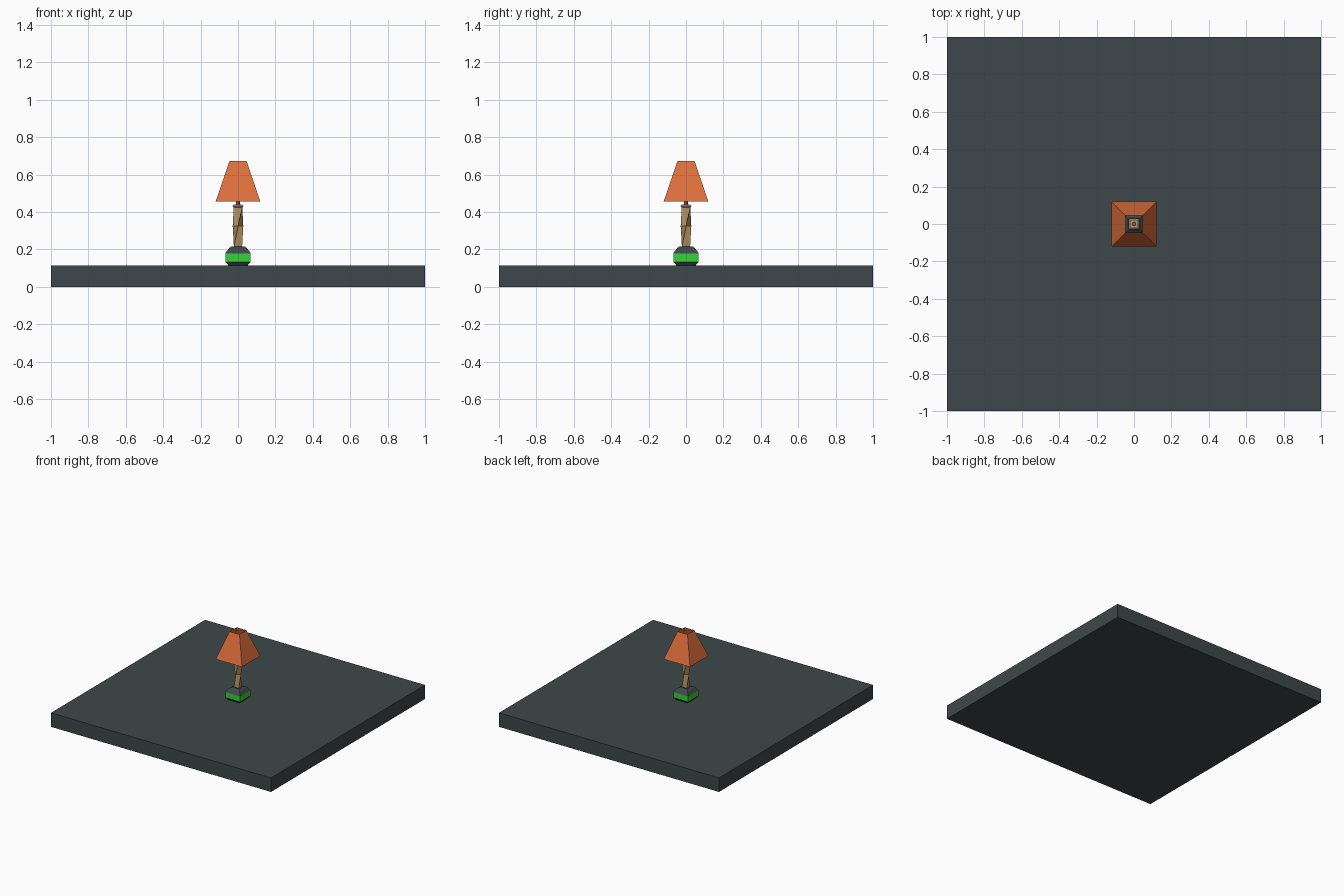
import bpy, bmesh, math

if "Cube" in bpy.data.objects:
    bpy.data.objects.remove(bpy.data.objects["Cube"])


def material(name, rgb):
    m = bpy.data.materials.new(name)
    m.diffuse_color = (*rgb, 1)
    m.use_nodes = True
    m.node_tree.nodes["Principled BSDF"].inputs["Base Color"].default_value = m.diffuse_color
    return m


SLATE = material("slate grey", (0.048, 0.064, 0.070))
GREEN = material("bright green", (0.035, 0.64, 0.035))
WOOD = material("tan wood", (0.48, 0.30, 0.14))
ORANGE = material("burnt orange", (0.73, 0.16, 0.043))
METAL = material("olive grey", (0.16, 0.15, 0.11))


def loft(name, rings, mats, sides=4, caps=True, rule=None):
    """Stack polygon rings given as (z, half width, twist in degrees)."""
    bm = bmesh.new()
    loops = []
    for z, half, twist in rings:
        r = half / math.cos(math.pi / sides)
        angles = [math.radians(twist) + 2 * math.pi * (i + 0.5) / sides for i in range(sides)]
        loops.append([bm.verts.new((r * math.cos(a), r * math.sin(a), z)) for a in angles])
    for low, high in zip(loops, loops[1:]):
        for i in range(sides):
            j = (i + 1) % sides
            bm.faces.new((low[i], low[j], high[j], high[i]))
    if caps:
        bm.faces.new(loops[0][::-1])
        bm.faces.new(loops[-1])
    if rule:
        for f in bm.faces:
            f.material_index = rule(f)
    mesh = bpy.data.meshes.new(name)
    bm.to_mesh(mesh)
    bm.free()
    for m in mats:
        mesh.materials.append(m)
    ob = bpy.data.objects.new(name, mesh)
    bpy.context.collection.objects.link(ob)
    return ob


# Square slab
loft("slab", [(0, 1, 0), (0.115, 1, 0)], [SLATE])

# Lamp foot with a green band on its upright faces
loft("lamp_foot",
     [(0.115, 0.052, 0), (0.134, 0.068, 0), (0.179, 0.068, 0), (0.205, 0.05, 0), (0.217, 0.033, 0)],
     [SLATE, GREEN],
     rule=lambda f: int(abs(f.normal.z) < 0.1 and 0.14 < f.calc_center_median().z < 0.17)
     if f.normal_update() is None else 0)

# Twisted square stem with a flared head
loft("lamp_stem",
     [(0.215, 0.022, 0), (0.325, 0.02, 45), (0.425, 0.023, 90), (0.433, 0.029, 90), (0.439, 0.022, 90)],
     [WOOD])

# Round socket inside the shade
loft("lamp_socket", [(0.437, 0.012, 0), (0.475, 0.012, 0)], [METAL], sides=8)

# Open four-sided shade
loft("lamp_shade", [(0.455, 0.12, 0), (0.674, 0.045, 0)], [ORANGE], caps=False)
